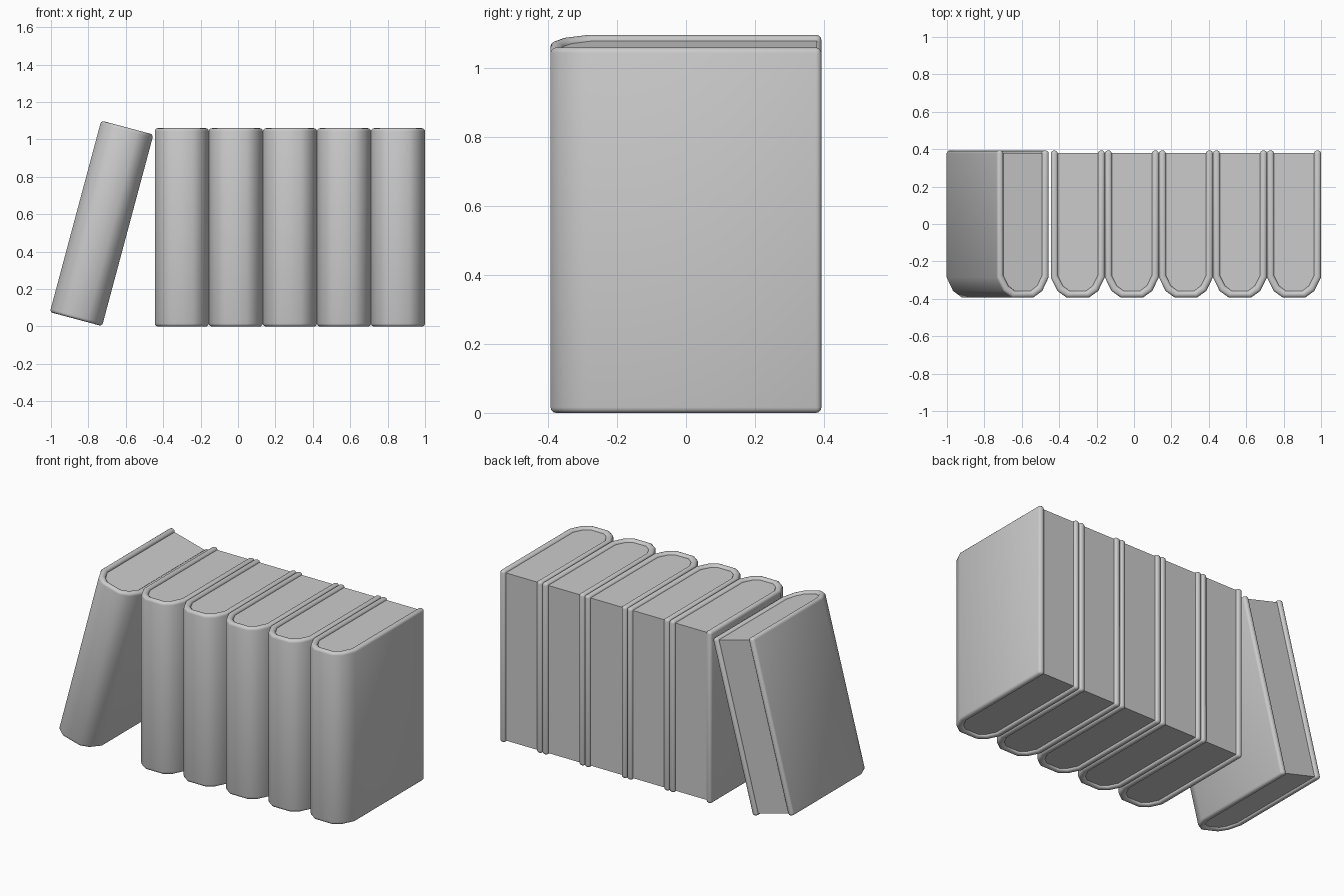
import bpy
import bmesh
import math

if "Cube" in bpy.data.objects:
    bpy.data.objects.remove(bpy.data.objects["Cube"], do_unlink=True)

WIDTH, HEIGHT, BACK = 0.289, 1.06, 0.393
RECESS = 0.013

grey = bpy.data.materials.new("plain grey")
grey.use_nodes = True
grey.diffuse_color = (0.6, 0.6, 0.6, 1)
grey.node_tree.nodes["Principled BSDF"].inputs["Base Color"].default_value = (0.6, 0.6, 0.6, 1)


def u_outline(right_side):
    """Mirror the right half of a U into a full path, from right back to left back."""
    return right_side + [(-x, y) for x, y in reversed(right_side)]


half = WIDTH / 2
outer = u_outline([(half, BACK), (half, -0.285), (0.109, -0.358), (0.06, -BACK)])
inner = u_outline([(0.107, BACK), (0.107, -0.275), (0.08, -0.33), (0.045, -0.357)])
page_outline = [(x, min(y, BACK - RECESS)) for x, y in inner]


def prism(name, outline, z0, z1):
    """Extrude a closed outline from z0 to z1."""
    bm = bmesh.new()
    face = bm.faces.new([bm.verts.new((x, y, z0)) for x, y in outline])
    ext = bmesh.ops.extrude_face_region(bm, geom=[face])
    top = [v for v in ext["geom"] if isinstance(v, bmesh.types.BMVert)]
    bmesh.ops.translate(bm, verts=top, vec=(0, 0, z1 - z0))
    bmesh.ops.recalc_face_normals(bm, faces=bm.faces[:])
    mesh = bpy.data.meshes.new(name)
    bm.to_mesh(mesh)
    bm.free()
    mesh.materials.append(grey)
    obj = bpy.data.objects.new(name, mesh)
    bpy.context.collection.objects.link(obj)
    return obj


def smooth(obj):
    bpy.ops.object.select_all(action="DESELECT")
    obj.select_set(True)
    bpy.context.view_layer.objects.active = obj
    bpy.ops.object.shade_smooth_by_angle(angle=math.radians(42))


def book(name, location, tilt=0):
    # Wrapped cover with rounded edges
    cover = prism(name + "_cover", outer + inner[::-1], -HEIGHT / 2, HEIGHT / 2)
    bevel = cover.modifiers.new("rounded edges", "BEVEL")
    bevel.width = 0.016
    bevel.segments = 3
    bevel.limit_method = "ANGLE"
    bevel.angle_limit = math.radians(50)
    bpy.context.view_layer.objects.active = cover
    bpy.ops.object.modifier_apply(modifier=bevel.name)
    # Page block set slightly inside the cover
    pages = prism(name + "_pages", page_outline, -HEIGHT / 2 + RECESS, HEIGHT / 2 - RECESS)
    for part in (cover, pages):
        smooth(part)
        part.location = location
        part.rotation_euler.y = tilt


# Row of upright books
for i in range(5):
    book(f"upright_book_{i + 1}", (1 - half - i * WIDTH, 0, HEIGHT / 2))

# Book leaning toward the row
book("leaning_book", (-0.729, 0, 0.5515), math.radians(15))
